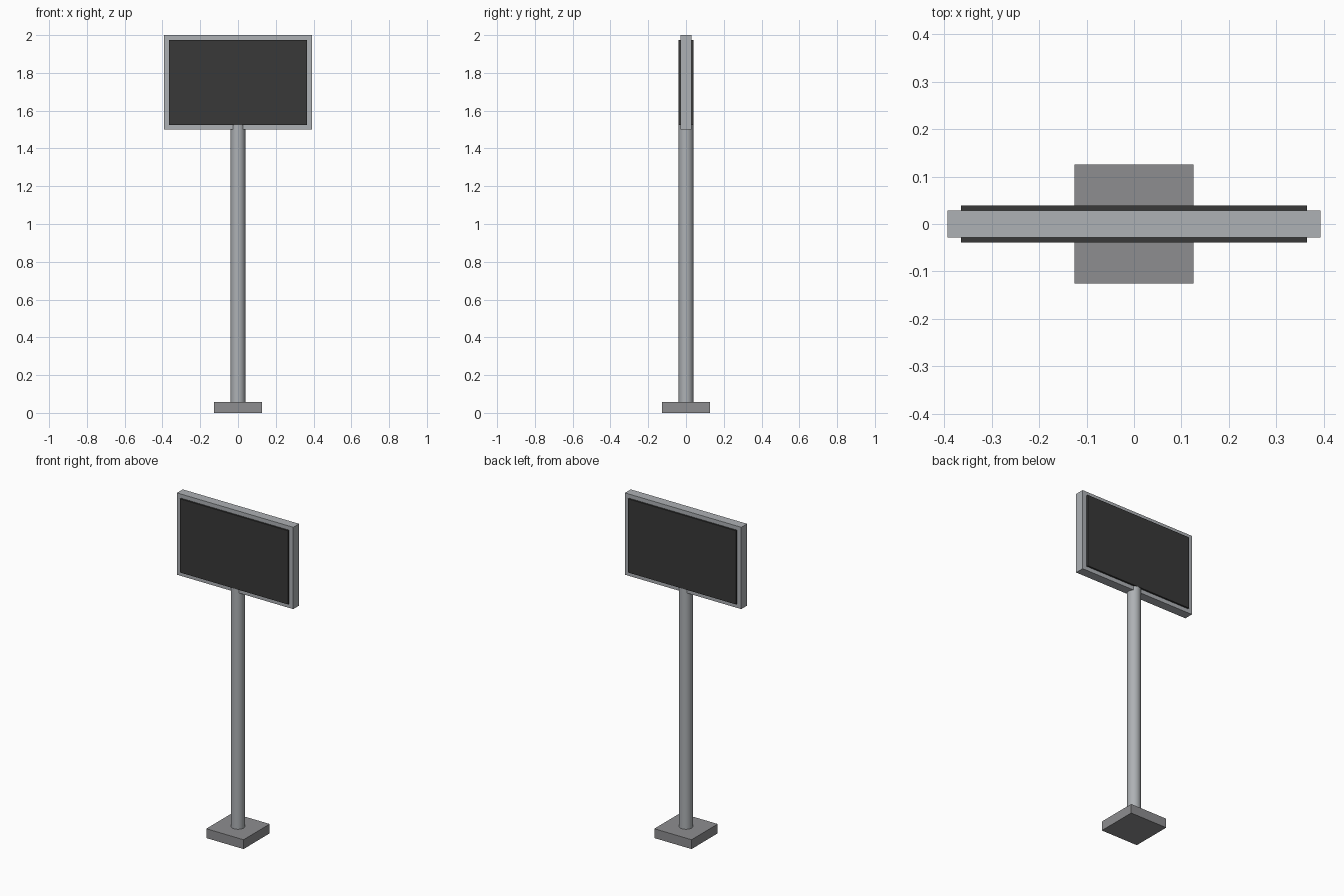
import bpy

if "Cube" in bpy.data.objects:
    bpy.data.objects.remove(bpy.data.objects["Cube"])


def material(name, rgb):
    m = bpy.data.materials.new(name)
    m.diffuse_color = (*rgb, 1)
    m.use_nodes = True
    m.node_tree.nodes["Principled BSDF"].inputs["Base Color"].default_value = m.diffuse_color
    return m


def box(name, size, centre, mat):
    bpy.ops.mesh.primitive_cube_add(size=1, location=centre)
    ob = bpy.context.object
    ob.name = name
    ob.scale = size
    bpy.ops.object.transform_apply(location=False, rotation=False, scale=True)
    ob.data.materials.append(mat)
    return ob


steel = material("steel", (0.42, 0.44, 0.46))
concrete = material("concrete", (0.27, 0.27, 0.28))
dark = material("dark_panel", (0.04, 0.04, 0.04))

# square foot
box("base", (0.252, 0.252, 0.057), (0, 0, 0.0285), concrete)

# round post, running slightly up into the sign
top = 1.525
bpy.ops.mesh.primitive_cylinder_add(vertices=32, radius=0.0385, depth=top - 0.05,
                                    location=(0, 0, (top + 0.05) / 2))
post = bpy.context.object
post.name = "post"
post.data.materials.append(steel)
bpy.ops.object.shade_smooth_by_angle()

# sign body with a raised dark panel on each face
box("sign_frame", (0.786, 0.056, 0.5), (0, 0, 1.75), steel)
for side, name in ((-1, "front_panel"), (1, "back_panel")):
    box(name, (0.73, 0.0105, 0.45), (0, side * 0.03325, 1.75), dark)
